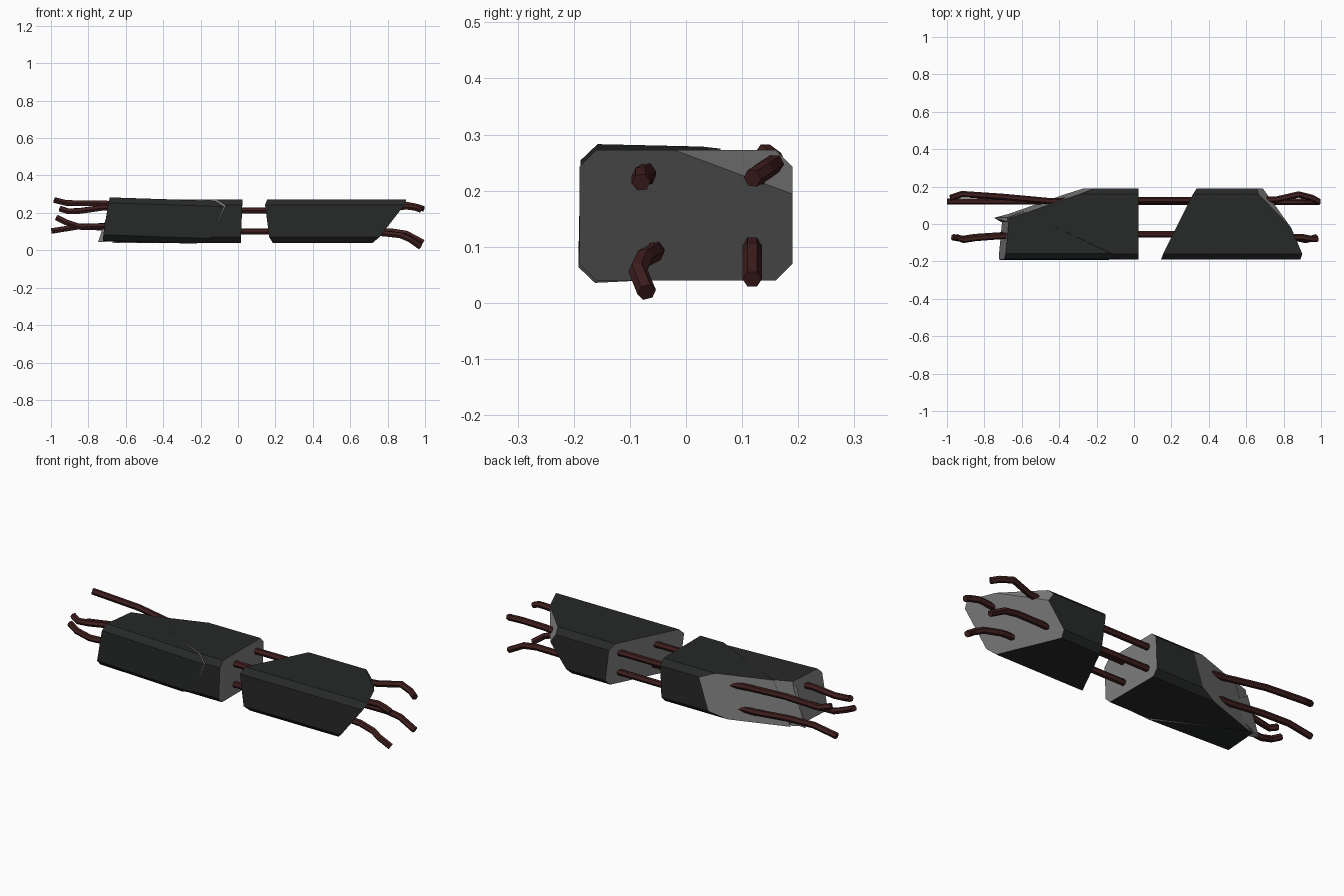
import bpy, bmesh
from mathutils import Vector, Matrix

if "Cube" in bpy.data.objects:
    bpy.data.objects.remove(bpy.data.objects["Cube"])


def material(name, rgb):
    m = bpy.data.materials.new(name)
    m.diffuse_color = (*rgb, 1)
    m.use_nodes = True
    m.node_tree.nodes["Principled BSDF"].inputs["Base Color"].default_value = m.diffuse_color
    return m


SKIN = material("dark_concrete", (0.02, 0.022, 0.021))
CORE = material("broken_concrete", (0.21, 0.21, 0.21))
RUST = material("rusty_steel", (0.05, 0.014, 0.013))


def finish(bm, name):
    bmesh.ops.recalc_face_normals(bm, faces=bm.faces)
    me = bpy.data.meshes.new(name)
    bm.to_mesh(me)
    bm.free()
    me.materials.append(SKIN)
    me.materials.append(CORE)
    ob = bpy.data.objects.new(name, me)
    bpy.context.collection.objects.link(ob)
    return ob


def chunk(name, cuts, tilt=None):
    """Chamfered beam trimmed by planes (three points on it, point to keep)."""
    c, y, z0, z1 = 0.03, 0.19, 0.04, 0.272
    prof = [(-y + c, z0), (y - c, z0), (y, z0 + c), (y, z1 - c),
            (y - c, z1), (-y + c, z1), (-y, z1 - c), (-y, z0 + c)]
    bm = bmesh.new()
    a, b = [[bm.verts.new((x, *p)) for p in prof] for x in (-1.5, 1.5)]
    bm.faces.new(a)
    bm.faces.new(b)
    for i in range(8):
        j = (i + 1) % 8
        bm.faces.new((a[i], a[j], b[j], b[i]))
    for p, q, r, keep in cuts:
        p, q, r, keep = map(Vector, (p, q, r, keep))
        n = (q - p).cross(r - p).normalized()
        if n.dot(keep - p) > 0:
            n = -n
        bmesh.ops.bisect_plane(bm, geom=bm.verts[:] + bm.edges[:] + bm.faces[:],
                               plane_co=p, plane_no=n, clear_outer=True)
        rim = [e for e in bm.edges if e.is_boundary]
        for f in bmesh.ops.holes_fill(bm, edges=rim, sides=0)["faces"]:
            f.material_index = 1
    if tilt:
        bmesh.ops.transform(bm, matrix=tilt, verts=bm.verts)
    return finish(bm, name)


# Right beam piece: slanted inner break, two outer breaks
mid_r = (0.5, 0, 0.15)
chunk("right_beam_piece", [
    ((0.145, -0.19, 0.24), (0.335, 0.19, 0.24), (0.167, -0.19, 0.07), mid_r),
    ((0.90, -0.16, 0.272), (0.84, -0.02, 0.272), (0.72, -0.16, 0.04), mid_r),
    ((0.84, -0.02, 0.272), (0.69, 0.19, 0.193), (0.665, 0.16, 0.272), mid_r),
])

# Left beam: cracked into two pieces, the outer one slightly tilted
diagonal = ((-0.27, 0.19, 0.07), (-0.21, 0.19, 0.25), (-0.735, 0.028, 0.07))
crack = ((-0.07, -0.19, 0.235), (-0.133, -0.16, 0.235), (-0.15, -0.19, 0.06))
mid_a, mid_b = (-0.1, 0.08, 0.15), (-0.5, -0.1, 0.15)
chunk("left_beam_inner_piece", [
    ((0.024, 0, 0.27), (0.024, 0.1, 0.27), (0.015, 0, 0.04), mid_a),
    (*diagonal, mid_a),
    (*crack, mid_a),
])
pivot = Matrix.Translation((-0.42, -0.06, 0.156))
tilt = (pivot @ Matrix.Rotation(0.033, 4, 'Y') @ Matrix.Rotation(-0.02, 4, 'X')
        @ pivot.inverted())
chunk("left_beam_outer_piece", [
    ((-0.72, -0.19, 0.05), (-0.70, 0.02, 0.05), (-0.69, -0.16, 0.27), mid_b),
    (*diagonal, mid_b),
    (*crack, mid_b),
], tilt)

# Small broken spur at the left end
bm = bmesh.new()
for co in [(-0.748, 0.033, 0.045), (-0.71, 0.01, 0.045), (-0.68, 0.012, 0.25),
           (-0.675, 0.035, 0.25), (-0.5, 0.1, 0.1), (-0.5, 0, 0.1)]:
    bm.verts.new(co)
bmesh.ops.convex_hull(bm, input=bm.verts[:])
for f in bm.faces:
    f.material_index = 1
finish(bm, "left_end_spur")

# Bent reinforcing bars
bars = {
    "upper_front_bar": [(-0.95, -0.07, 0.222), (-0.91, -0.085, 0.209), (-0.85, -0.075, 0.21),
                        (-0.72, -0.065, 0.228), (-0.5, -0.055, 0.213), (0.6, -0.055, 0.213),
                        (0.8, -0.07, 0.225), (0.9, -0.07, 0.233), (0.95, -0.08, 0.227),
                        (0.98, -0.08, 0.215)],
    "upper_back_bar": [(-0.98, 0.14, 0.268), (-0.92, 0.16, 0.253), (-0.7, 0.145, 0.25),
                       (-0.45, 0.122, 0.225), (-0.3, 0.125, 0.213), (0.6, 0.13, 0.213),
                       (0.76, 0.13, 0.23), (0.88, 0.158, 0.248), (0.95, 0.14, 0.235),
                       (0.99, 0.118, 0.222)],
    "lower_front_bar": [(-0.97, -0.07, 0.175), (-0.92, -0.08, 0.15), (-0.85, -0.07, 0.127),
                        (-0.7, -0.06, 0.13), (-0.5, -0.055, 0.10), (0.6, -0.055, 0.10),
                        (0.78, -0.055, 0.09), (0.87, -0.075, 0.08), (0.92, -0.086, 0.058),
                        (0.975, -0.07, 0.019)],
    "lower_back_bar": [(-0.998, 0.12, 0.103), (-0.86, 0.12, 0.125), (-0.7, 0.12, 0.12),
                       (-0.5, 0.12, 0.10), (0.6, 0.118, 0.10), (0.82, 0.118, 0.102),
                       (0.9, 0.118, 0.09), (0.99, 0.118, 0.042)],
}
for name, pts in bars.items():
    cu = bpy.data.curves.new(name, 'CURVE')
    cu.dimensions = '3D'
    cu.bevel_depth, cu.bevel_resolution, cu.use_fill_caps = 0.017, 1, True
    sp = cu.splines.new('POLY')
    sp.points.add(len(pts) - 1)
    for point, co in zip(sp.points, pts):
        point.co = (*co, 1)
    cu.materials.append(RUST)
    sp.use_smooth = False
    bpy.context.collection.objects.link(bpy.data.objects.new(name, cu))
